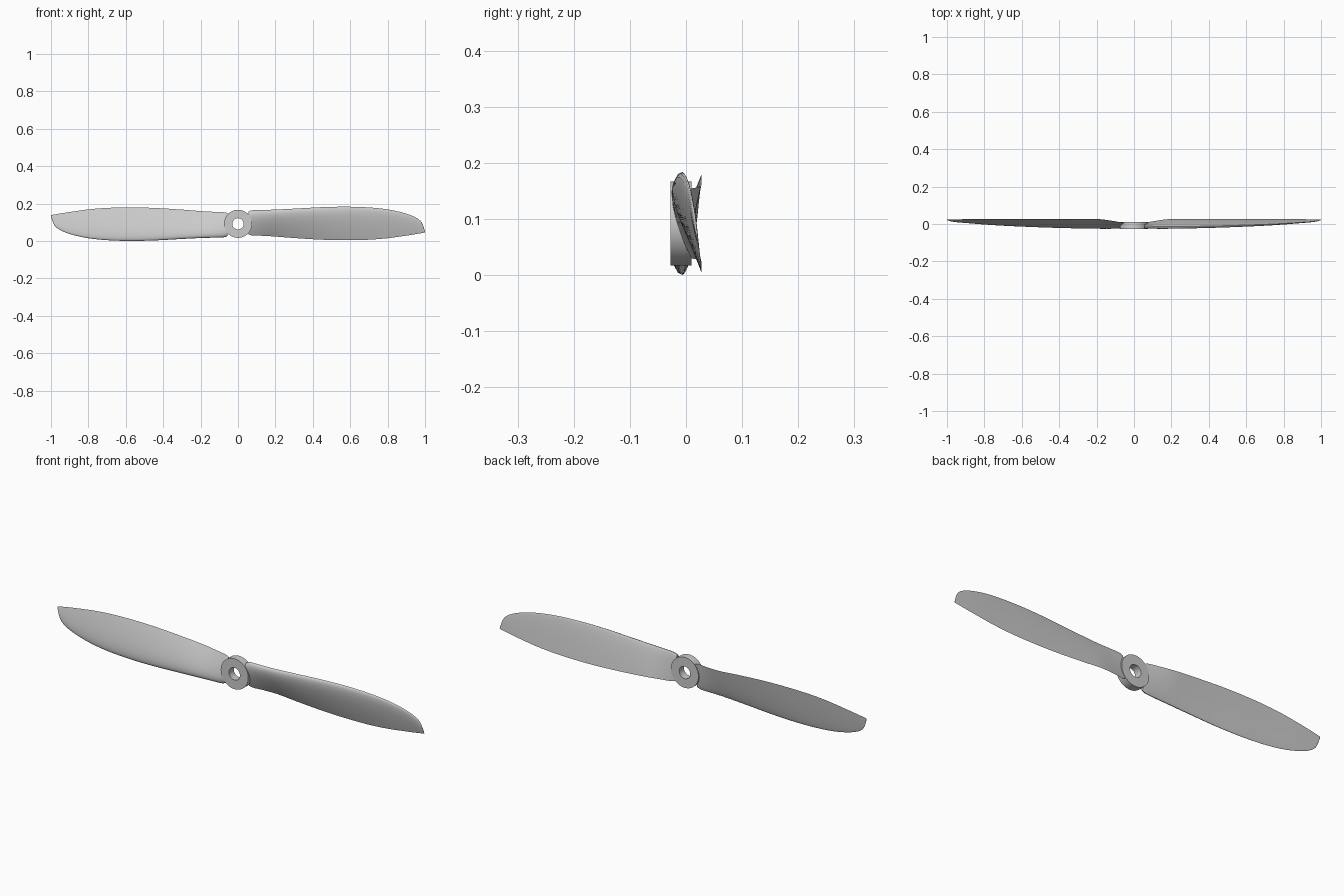
import bpy, bmesh, math
from mathutils import Matrix

if "Cube" in bpy.data.objects:
    bpy.data.objects.remove(bpy.data.objects["Cube"])

ZC = 0.0920   # height of the spin axis (runs along y)

# blade stations: x, leading z, trailing z, leading y, trailing y, thickness
STATIONS = [
    (0.055, 0.064, -0.056, -0.010, 0.007, 0.022),
    (0.075, 0.072, -0.062, -0.011, 0.010, 0.022),
    (0.13, 0.074, -0.064, -0.013, 0.019, 0.023),
    (0.20, 0.076, -0.068, -0.014, 0.027, 0.023),
    (0.30, 0.081, -0.076, -0.013, 0.0275, 0.022),
    (0.45, 0.089, -0.085, -0.010, 0.0275, 0.020),
    (0.58, 0.0915, -0.0875, -0.006, 0.0275, 0.018),
    (0.70, 0.0875, -0.085, -0.002, 0.027, 0.015),
    (0.80, 0.077, -0.077, 0.003, 0.0265, 0.012),
    (0.88, 0.060, -0.066, 0.008, 0.026, 0.009),
    (0.94, 0.039, -0.057, 0.012, 0.025, 0.007),
    (0.975, 0.016, -0.051, 0.016, 0.024, 0.005),
    (0.99, -0.010, -0.048, 0.019, 0.0235, 0.003),
    (1.00, -0.041, -0.046, 0.022, 0.023, 0.001),
]


def spline(pts, sub):
    """Catmull-Rom through every column of the station table."""
    rows = []
    for i in range(len(pts) - 1):
        p0, p1, p2 = pts[max(i - 1, 0)], pts[i], pts[i + 1]
        p3 = pts[min(i + 2, len(pts) - 1)]
        for s in range(sub):
            t = s / sub
            rows.append([0.5 * (2 * b + (c - a) * t + (2 * a - 5 * b + 4 * c - d) * t * t
                                + (3 * b - a - 3 * c + d) * t ** 3)
                         for a, b, c, d in zip(p0, p1, p2, p3)])
    rows.append(list(pts[-1]))
    return rows


def foil(u):
    """Airfoil thickness, 1 at its fullest, 0 at the trailing edge."""
    return 10 * (0.2969 * math.sqrt(u) - 0.126 * u - 0.3516 * u ** 2
                 + 0.2843 * u ** 3 - 0.1036 * u ** 4)


def finish(name, bm, angle):
    bmesh.ops.recalc_face_normals(bm, faces=bm.faces)
    mesh = bpy.data.meshes.new(name)
    bm.to_mesh(mesh)
    bm.free()
    ob = bpy.data.objects.new(name, mesh)
    bpy.context.collection.objects.link(ob)
    ob.location.z = ZC
    bpy.ops.object.select_all(action='DESELECT')
    ob.select_set(True)
    bpy.context.view_layer.objects.active = ob
    bpy.ops.object.shade_smooth_by_angle(angle=math.radians(angle))


def blade(name, turn):
    n = 14
    us = [0.5 - 0.5 * math.cos(math.pi * i / n) for i in range(n + 1)]
    # front from trailing to leading edge, then back again behind
    section = [(u, -0.85) for u in reversed(us)] + [(u, 0.2) for u in us[1:-1]]
    bm = bmesh.new()
    rings = []
    for x, zl, zt, yl, yt, th in spline(STATIONS, 4):
        rings.append([bm.verts.new((x, yl + (yt - yl) * u + side * th * foil(u),
                                    zl + (zt - zl) * u)) for u, side in section])
    m = len(section)
    for a, b in zip(rings, rings[1:]):
        for i in range(m):
            j = (i + 1) % m
            bm.faces.new((a[i], a[j], b[j], b[i]))
    bm.faces.new(rings[0])
    bm.faces.new(rings[-1])
    bm.transform(Matrix.Rotation(turn, 4, 'Y'))
    finish(name, bm, 40)


def hub(name, r_out, r_in, y0, y1, seg=64):
    bm = bmesh.new()
    profile = [(r_in, y0), (r_out, y0), (r_out, y1), (r_in, y1)]
    rings = []
    for k in range(seg):
        a = 2 * math.pi * k / seg
        rings.append([bm.verts.new((r * math.cos(a), y, r * math.sin(a))) for r, y in profile])
    for k in range(seg):
        a, b = rings[k], rings[(k + 1) % seg]
        for i in range(4):
            j = (i + 1) % 4
            bm.faces.new((a[i], a[j], b[j], b[i]))
    finish(name, bm, 30)


# two blades, half a turn apart, on a ring hub
blade("right_blade", 0)
blade("left_blade", math.pi)
hub("hub_ring", 0.075, 0.03, -0.0275, 0.010)
